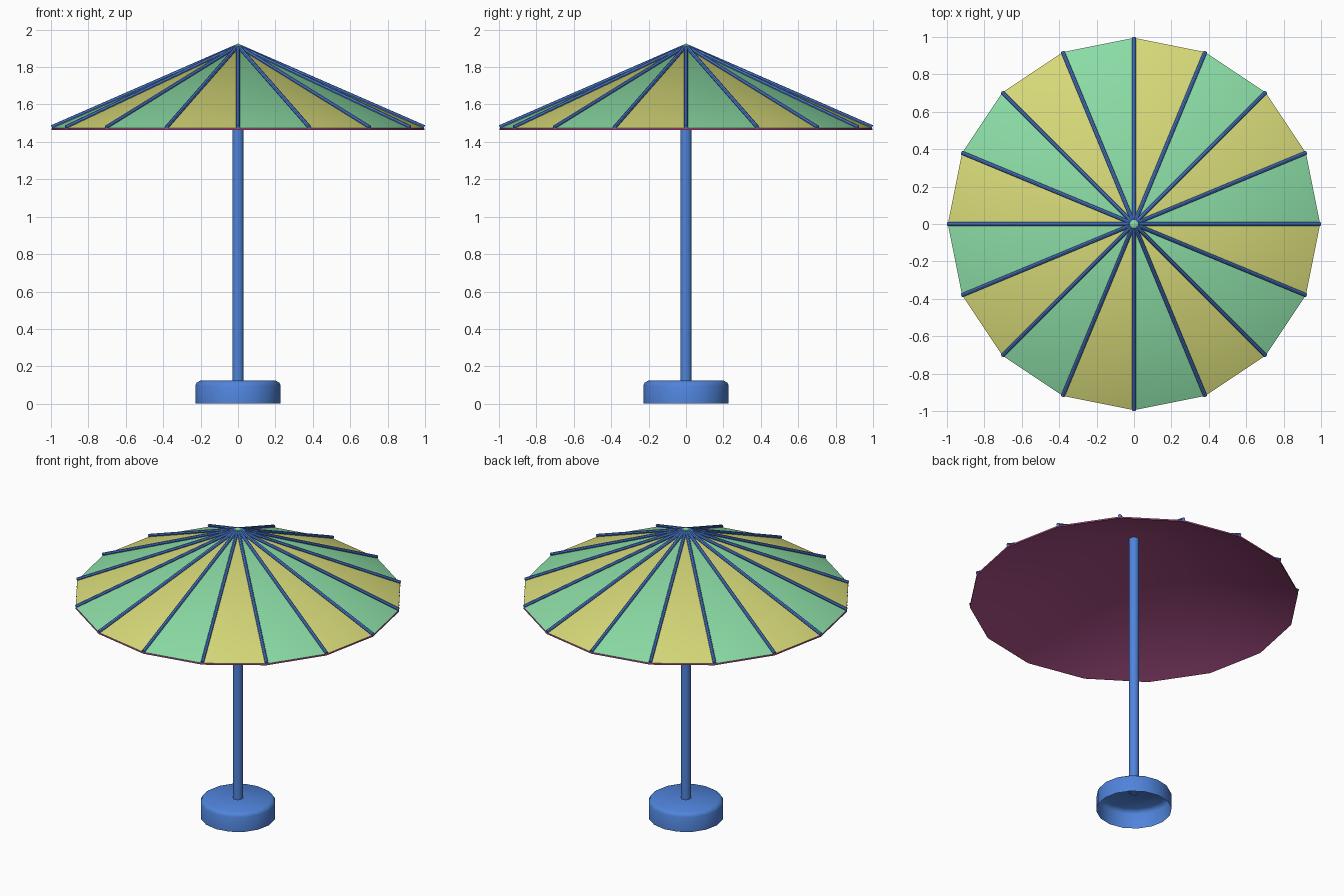
import bpy, math
from mathutils import Vector

if "Cube" in bpy.data.objects:
    bpy.data.objects.remove(bpy.data.objects["Cube"])

N = 16


def material(name, rgb):
    m = bpy.data.materials.new(name)
    m.diffuse_color = (*rgb, 1)
    m.use_nodes = True
    m.node_tree.nodes["Principled BSDF"].inputs["Base Color"].default_value = m.diffuse_color
    return m


BLUE = material("blue", (0.08, 0.23, 0.71))
GREEN = material("green", (0.26, 0.72, 0.38))
YELLOW = material("yellow", (0.68, 0.70, 0.19))
PINK = material("pink", (0.40, 0.08, 0.24))


def lathe(name, profile, mats, flip=False):
    """Spin (radius, z) points into N sides; radius 0 becomes a single tip."""
    verts, faces, rings = [], [], []
    for r, z in profile:
        start = len(verts)
        count = 1 if r == 0 else N
        for i in range(count):
            a = math.tau * i / N
            verts.append((r * math.cos(a), r * math.sin(a), z))
        rings.append([start + i % count for i in range(N)])
    slots = []
    for lo, hi in zip(rings, rings[1:]):
        for i in range(N):
            j = (i + 1) % N
            face = list(dict.fromkeys((lo[i], lo[j], hi[j], hi[i])))
            faces.append(face[::-1] if flip else face)
            slots.append(i % len(mats))
    mesh = bpy.data.meshes.new(name)
    mesh.from_pydata(verts, [], faces)
    for m in mats:
        mesh.materials.append(m)
    for p, s in zip(mesh.polygons, slots):
        p.material_index = s
    ob = bpy.data.objects.new(name, mesh)
    bpy.context.collection.objects.link(ob)
    smooth(ob)
    return ob


def smooth(ob):
    bpy.ops.object.select_all(action='DESELECT')
    ob.select_set(True)
    bpy.context.view_layer.objects.active = ob
    bpy.ops.object.shade_smooth_by_angle(angle=math.radians(35))


# Weighted foot, hollow and open underneath
lathe("base", [(0.228, 0), (0.228, 0.098), (0.221, 0.112), (0.203, 0.123), (0, 0.123)], [BLUE])

# Pole
lathe("pole", [(0.03, 0.12), (0.03, 1.89), (0, 1.895)], [BLUE])

# Striped canopy, its lining with a thin hem, and the tip
lathe("canopy", [(0.995, 1.473), (0, 1.908)], [GREEN, YELLOW])
lathe("lining", [(0.995, 1.473), (0.995, 1.463), (0, 1.898)], [PINK], flip=True)
lathe("hem", [(0.996, 1.463), (0.996, 1.472)], [PINK])
lathe("tip", [(0.026, 1.90), (0.022, 1.916), (0, 1.926)], [GREEN])

# Ribs over the canopy seams
for i in range(N):
    a = math.tau * i / N
    out = Vector((math.cos(a), math.sin(a), 0))
    start = out * 0.012 + Vector((0, 0, 1.909))
    end = out * 0.996 + Vector((0, 0, 1.479))
    d = end - start
    bpy.ops.mesh.primitive_cylinder_add(vertices=8, radius=0.0105, depth=d.length,
                                        location=(start + end) / 2,
                                        rotation=d.to_track_quat('Z', 'Y').to_euler())
    rib = bpy.context.object
    rib.name = f"rib_{i + 1}"
    rib.data.materials.append(BLUE)
    smooth(rib)
